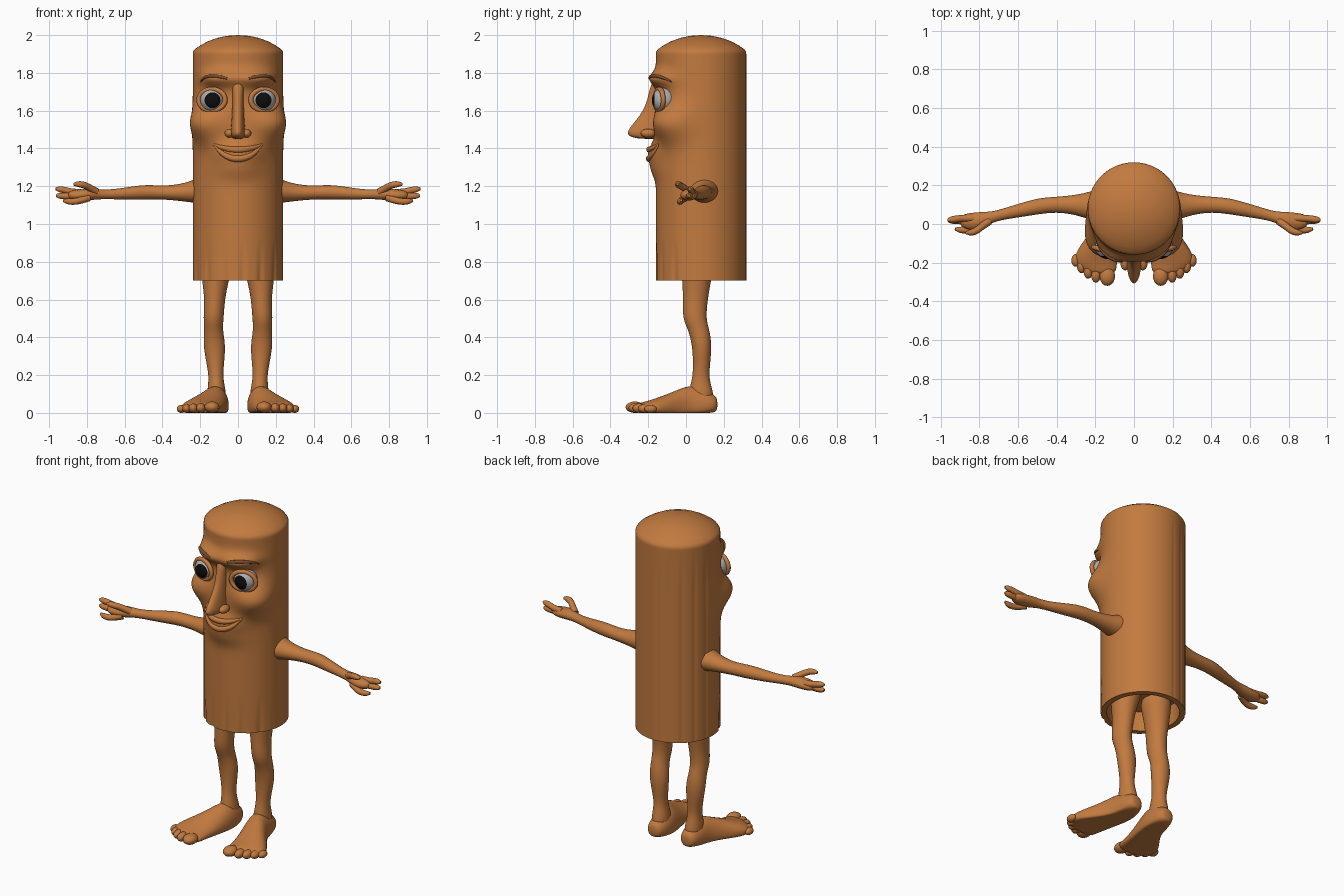
import bpy, bmesh, math
from math import sin, cos, pi, exp, radians


def material(name, rgb):
    m = bpy.data.materials.new(name)
    m.diffuse_color = (*rgb, 1)
    return m


WOOD = material("warm wood", (0.54, 0.195, 0.05))
BROW = material("dark brow brown", (0.2, 0.075, 0.03))
WHITE = material("eye grey white", (0.42, 0.42, 0.44))
BLACK = material("pupil black", (0.004, 0.004, 0.004))


def finish(ob, mats, mirror=False, subsurf=0, angle=50):
    for m in mats:
        ob.data.materials.append(m)
    if subsurf:
        ob.modifiers.new("Smooth", 'SUBSURF').levels = subsurf
        ob.modifiers["Smooth"].render_levels = subsurf
    if mirror:
        md = ob.modifiers.new("Mirror", 'MIRROR')
        md.use_mirror_merge = False
    bpy.ops.object.select_all(action='DESELECT')
    ob.select_set(True)
    bpy.context.view_layer.objects.active = ob
    bpy.ops.object.shade_smooth_by_angle(angle=radians(angle))
    return ob


def from_bmesh(name, bm):
    bmesh.ops.recalc_face_normals(bm, faces=bm.faces)
    me = bpy.data.meshes.new(name)
    bm.to_mesh(me)
    bm.free()
    ob = bpy.data.objects.new(name, me)
    bpy.context.collection.objects.link(ob)
    return ob


def skin_rings(bm, rings):
    rings = [[bm.verts.new(p) for p in r] for r in rings]
    n = len(rings[0])
    for r, q in zip(rings, rings[1:]):
        for i in range(n):
            bm.faces.new((r[i], r[(i + 1) % n], q[(i + 1) % n], q[i]))
    bm.faces.new(rings[0])
    bm.faces.new(rings[-1])


def loft(name, axis, sections, mirror=True, floor=False, n=16):
    """Sections: position on axis, two centres, two radii (other axes in order)."""
    rings = []
    for t, c1, c2, r1, r2 in sections:
        ring = []
        for i in range(n):
            a = 2 * pi * i / n
            p = [c1 + 1.02 * r1 * cos(a), c2 + 1.02 * r2 * sin(a)]
            p.insert(axis, t)
            if floor:
                p[2] = max(p[2], 0.0)
            ring.append(p)
        rings.append(ring)
    bm = bmesh.new()
    skin_rings(bm, rings)
    return finish(from_bmesh(name, bm), [WOOD], mirror, 2, 80)


def tube(name, pts, radius, radii, mat=WOOD, mirror=True, cyclic=False):
    cu = bpy.data.curves.new(name, 'CURVE')
    cu.dimensions = '3D'
    cu.bevel_depth, cu.bevel_resolution = radius, 3
    cu.use_fill_caps = True
    cu.resolution_u = 6
    sp = cu.splines.new('NURBS')
    sp.points.add(len(pts) - 1)
    for q, p, r in zip(sp.points, pts, radii):
        q.co, q.radius = (*p, 1), r
    sp.order_u, sp.use_endpoint_u, sp.use_cyclic_u = 3, not cyclic, cyclic
    ob = bpy.data.objects.new(name, cu)
    bpy.context.collection.objects.link(ob)
    bpy.ops.object.select_all(action='DESELECT')
    ob.select_set(True)
    bpy.context.view_layer.objects.active = ob
    bpy.ops.object.convert(target='MESH')
    return finish(bpy.context.object, [mat], mirror)


def balls(name, items, mirror=True):
    bm = bmesh.new()
    for loc, size in items:
        vs = bmesh.ops.create_uvsphere(bm, u_segments=20, v_segments=12, radius=1)["verts"]
        bmesh.ops.scale(bm, vec=size, verts=vs)
        bmesh.ops.translate(bm, vec=loc, verts=vs)
    return finish(from_bmesh(name, bm), [WOOD], mirror)


# Face relief as soft bumps: angle from front, height, spreads, amount
BUMPS = [(45, 1.535, 19, 0.07, 0.072),     # cheeks
         (25, 1.77, 17, 0.03, 0.05),       # brow ridge
         (34, 1.655, 11, 0.04, -0.015),    # eye sockets
         (12, 1.375, 14, 0.045, 0.028),    # muzzle
         (8, 1.29, 18, 0.04, 0.012)]       # chin


def skin(a, z, off=0.0):
    """Point on the body wall at angle a (degrees, 0 = front) and height z."""
    a = (a + 180) % 360 - 180
    r = 0.239 + off
    for ba, bz, sa, sz, amt in BUMPS:
        for s in (1, -1):
            r += amt * exp(-((a - s * ba) / sa) ** 2 / 2 - ((z - bz) / sz) ** 2 / 2)
    t = radians(a)
    hem = max(0, (0.92 - z) / 0.22)                 # carved folds at the hem
    if abs(a) < 75:
        r -= 0.007 * hem * max(0, sin(15 * t)) ** 2
    if -175 < a < -95:                              # bark grooves on the back left
        r -= 0.004 * max(0, sin(20 * t)) ** 2 * min(1, (1.9 - z) * 4)
    return (r * sin(t), 0.08 - r * cos(t), z)


# Log body: open hem, wall with face relief, domed top
N = 180
angles = [360 * i / N for i in range(N)]


def circle(r, z):
    return [(r * sin(radians(a)), 0.08 - r * cos(radians(a)), z) for a in angles]


rings = [circle(0.002, 0.82), circle(0.2, 0.82), circle(0.205, 0.7)]
rings += [[skin(a, 0.7 + 1.2 * k / 120) for a in angles] for k in range(121)]
rings += [circle(r, z) for r, z in ((0.238, 1.912), (0.229, 1.925), (0.2, 1.945), (0.16, 1.967),
                                    (0.11, 1.985), (0.06, 1.996), (0.003, 2.0))]
bm = bmesh.new()
skin_rings(bm, rings)
finish(from_bmesh("log_body", bm), [WOOD])

# Nose with nostril wings
loft("nose", 2, [(1.76, 0, -0.15, 0.035, 0.03), (1.7, 0, -0.15, 0.03, 0.045),
                 (1.62, 0, -0.155, 0.03, 0.06), (1.56, 0, -0.165, 0.033, 0.09),
                 (1.51, 0, -0.18, 0.037, 0.118), (1.48, 0, -0.185, 0.04, 0.128),
                 (1.46, 0, -0.18, 0.034, 0.115), (1.45, 0, -0.17, 0.025, 0.07)], mirror=False)
balls("nostrils", [((0.045, -0.2, 1.48), (0.026, 0.04, 0.024))])

# Smiling lips
span = [-30 + 5 * i for i in range(13)]
thick = [0.3 + 0.7 * (1 - (a / 30) ** 2) for a in span]
tube("upper_lip", [skin(a, 1.393 + 0.03 * (a / 30) ** 2, -0.003) for a in span], 0.017, thick, mirror=False)
tube("lower_lip", [skin(a, 1.345 + 0.078 * (a / 30) ** 2, -0.003) for a in span], 0.018, thick, mirror=False)

# Eyes: pupil is the forward cap of each ball
bm = bmesh.new()
bmesh.ops.create_uvsphere(bm, u_segments=32, v_segments=32, radius=0.066)
for v in bm.verts:
    x, y, z = v.co
    v.co = (x + 0.135, -z - 0.115, y + 1.655)
eyes = from_bmesh("eyes", bm)
finish(eyes, [WHITE, BLACK], True)
for p in eyes.data.polygons:
    if p.normal.y < -0.765:
        p.material_index = 1

# Eyelid rims and dark eyebrows
lid = [2 * pi * i / 16 for i in range(16)]
tube("eyelids", [(0.138 + 0.071 * cos(t), -0.142 + 0.022 * cos(t), 1.657 + 0.058 * sin(t)) for t in lid],
     0.013, [1] * 16, cyclic=True)
brow = [12 + 5 * i for i in range(9)]
tube("eyebrows", [skin(a, 1.784 - 0.022 * ((a - 28) / 20) ** 2, -0.002) for a in brow], 0.01,
     [0.5, 0.9, 1, 1, 1, 0.9, 0.8, 0.6, 0.3], BROW)

# Arms and palms
loft("arms", 0, [(0.17, 0.095, 1.175, 0.08, 0.07), (0.23, 0.095, 1.175, 0.075, 0.064),
                 (0.27, 0.097, 1.168, 0.058, 0.05), (0.38, 0.102, 1.165, 0.039, 0.035),
                 (0.48, 0.095, 1.17, 0.042, 0.039), (0.56, 0.078, 1.164, 0.038, 0.035),
                 (0.66, 0.055, 1.157, 0.03, 0.026), (0.73, 0.037, 1.157, 0.027, 0.025),
                 (0.78, 0.02, 1.158, 0.043, 0.032), (0.84, 0.012, 1.152, 0.046, 0.03),
                 (0.88, 0.015, 1.152, 0.036, 0.026), (0.9, 0.015, 1.152, 0.02, 0.015)])
taper = [1.15, 1, 1, 0.9, 0.4]
for name, pts in {
    "upper_fingers": [(0.83, 0.03, 1.165), (0.88, 0.03, 1.17), (0.92, 0.026, 1.18), (0.95, 0.022, 1.185), (0.965, 0.02, 1.185)],
    "middle_fingers": [(0.83, 0.015, 1.15), (0.88, 0.015, 1.147), (0.92, 0.018, 1.148), (0.95, 0.018, 1.15), (0.963, 0.018, 1.15)],
    "lower_fingers": [(0.79, -0.005, 1.14), (0.83, -0.025, 1.125), (0.87, -0.032, 1.118), (0.905, -0.03, 1.12), (0.925, -0.025, 1.125)],
    "thumbs": [(0.75, 0.015, 1.17), (0.79, -0.015, 1.195), (0.82, -0.038, 1.208), (0.85, -0.046, 1.212), (0.87, -0.045, 1.21)],
}.items():
    tube(name, pts, 0.018, taper)

# Legs with knees and calves
loft("legs", 2, [(0.85, 0.105, 0.065, 0.09, 0.1), (0.76, 0.112, 0.06, 0.08, 0.085),
                 (0.7, 0.12, 0.056, 0.071, 0.076), (0.6, 0.123, 0.05, 0.053, 0.065),
                 (0.5, 0.13, 0.043, 0.054, 0.062), (0.44, 0.13, 0.068, 0.048, 0.056),
                 (0.36, 0.125, 0.085, 0.06, 0.052), (0.26, 0.12, 0.083, 0.046, 0.045),
                 (0.19, 0.117, 0.078, 0.037, 0.043), (0.13, 0.114, 0.078, 0.047, 0.06),
                 (0.05, 0.112, 0.085, 0.055, 0.07)])

# Splayed feet with flat soles
loft("feet", 1, [(0.167, 0.115, 0.045, 0.025, 0.03), (0.15, 0.113, 0.045, 0.05, 0.05),
                 (0.09, 0.113, 0.04, 0.065, 0.09), (0.02, 0.118, 0.035, 0.07, 0.115),
                 (-0.06, 0.15, 0.03, 0.088, 0.085), (-0.13, 0.185, 0.025, 0.108, 0.063),
                 (-0.19, 0.2, 0.022, 0.113, 0.045), (-0.23, 0.185, 0.022, 0.095, 0.034),
                 (-0.26, 0.165, 0.022, 0.065, 0.026)], floor=True)
balls("toes", [((0.138, -0.27, 0.03), (0.04, 0.05, 0.03)), ((0.197, -0.262, 0.026), (0.025, 0.042, 0.026)),
               ((0.237, -0.243, 0.025), (0.024, 0.04, 0.025)), ((0.272, -0.217, 0.023), (0.023, 0.037, 0.023)),
               ((0.301, -0.188, 0.021), (0.023, 0.033, 0.021))])
